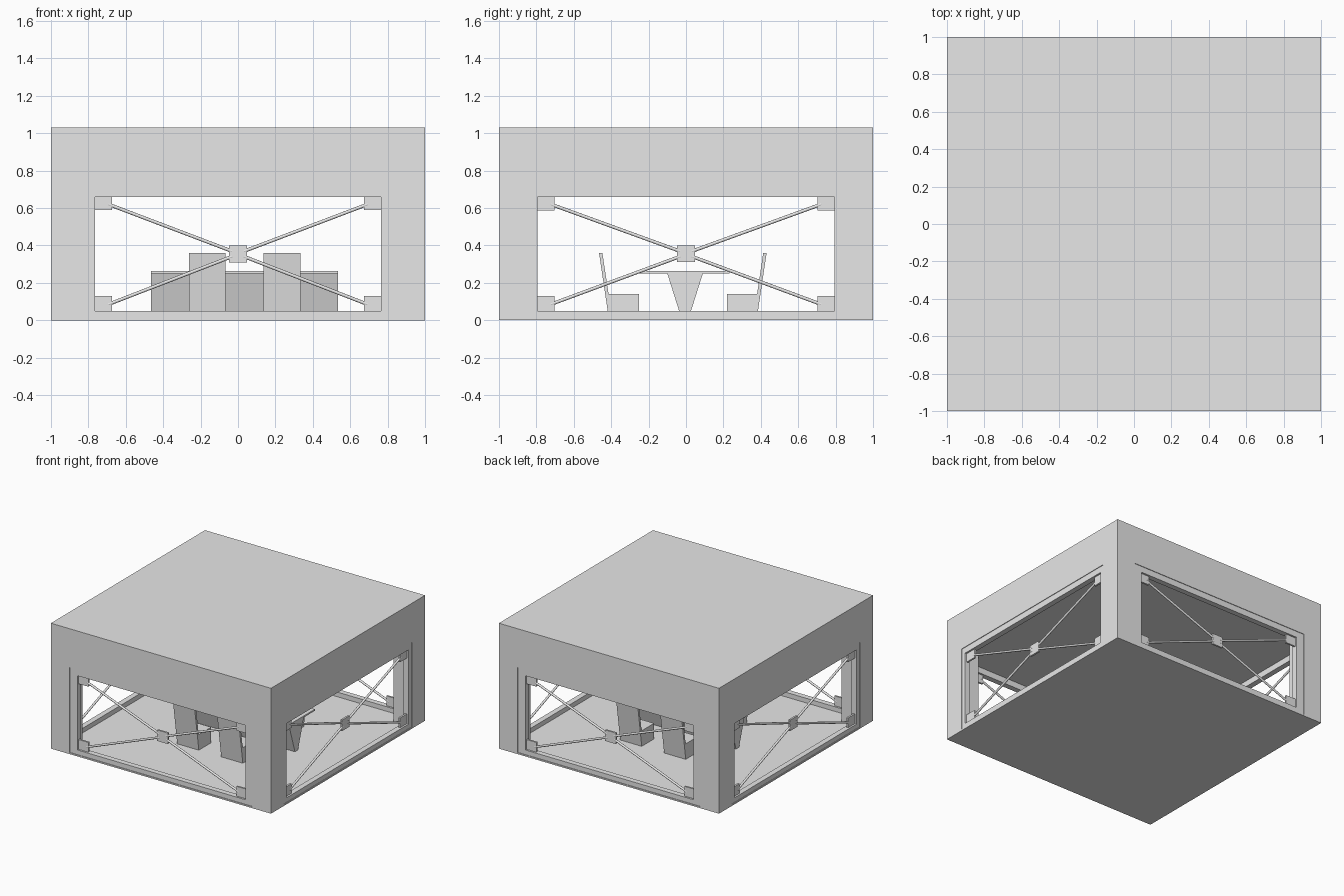
import bpy, bmesh, math
from mathutils import Vector, Matrix

cube = bpy.data.objects.get("Cube")
if cube:
    bpy.data.objects.remove(cube)

grey = bpy.data.materials.new("plain_grey")
grey.use_nodes = True
GREY = (0.8, 0.8, 0.8, 1)
grey.diffuse_color = GREY
grey.node_tree.nodes["Principled BSDF"].inputs["Base Color"].default_value = GREY


def finish(name, bm, turn=0):
    """Turn a bmesh about z and add it to the scene."""
    bmesh.ops.rotate(bm, verts=bm.verts, cent=(0, 0, 0),
                     matrix=Matrix.Rotation(turn, 3, 'Z'))
    bmesh.ops.recalc_face_normals(bm, faces=bm.faces)
    mesh = bpy.data.meshes.new(name)
    bm.to_mesh(mesh)
    bm.free()
    mesh.materials.append(grey)
    obj = bpy.data.objects.new(name, mesh)
    bpy.context.collection.objects.link(obj)
    return obj


def box(name, lo, hi, turn=0):
    bm = bmesh.new()
    bmesh.ops.create_cube(bm, size=1)
    lo, hi = Vector(lo), Vector(hi)
    for v in bm.verts:
        v.co = (lo + hi) / 2 + v.co * (hi - lo)
    return finish(name, bm, turn)


def prism(name, profile, x0, x1):
    """Extrude a (y, z) profile along x."""
    bm = bmesh.new()
    face = bm.faces.new([bm.verts.new((x0, y, z)) for y, z in profile])
    out = bmesh.ops.extrude_face_region(bm, geom=[face])
    moved = [g for g in out["geom"] if isinstance(g, bmesh.types.BMVert)]
    bmesh.ops.translate(bm, verts=moved, vec=(x1 - x0, 0, 0))
    return finish(name, bm)


def rod(name, a, b, radius, turn):
    a, b = Vector(a), Vector(b)
    bm = bmesh.new()
    pose = Matrix.Translation((a + b) / 2) @ (b - a).to_track_quat('Z', 'Y').to_matrix().to_4x4()
    bmesh.ops.create_cone(bm, segments=12, radius1=radius, radius2=radius,
                          depth=(b - a).length, cap_ends=True, matrix=pose)
    obj = finish(name, bm, turn)
    for p in obj.data.polygons:
        p.use_smooth = len(p.vertices) == 4
    for e in obj.data.edges:
        va, vb = (obj.data.vertices[i].co for i in e.vertices)
        e.use_edge_sharp = abs((va - vb).length) < radius
    return obj


# Floor, roof and corner posts
FLOOR, EAVE, POST = 0.012, 0.71, 0.83
box("floor_slab", (-1, -1, 0), (1, 1, FLOOR))
box("roof_block", (-1, -1, EAVE), (1, 1, 1.03))
for sx in (-1, 1):
    for sy in (-1, 1):
        xs, ys = sorted((sx * POST, sx)), sorted((sy * POST, sy))
        box("corner_post", (xs[0], ys[0], FLOOR), (xs[1], ys[1], EAVE))

# Four open sides, each with a frame, plates and crossed rods
BOTTOM, TOP, MID = 0.05, 0.66, 0.355
OUTER, INNER = -0.995, -0.95
for i, side in enumerate(("front", "left", "back", "right")):
    turn = i * math.pi / 2
    half = 0.763 if i % 2 == 0 else 0.793
    box(side + "_sill", (-POST, OUTER, FLOOR), (POST, INNER, BOTTOM), turn)
    box(side + "_lintel", (-POST, OUTER, TOP), (POST, INNER, EAVE), turn)
    box(side + "_centre_plate", (-0.048, -0.98, MID - 0.045), (0.048, -0.965, MID + 0.045), turn)
    for s in (-1, 1):
        xs = sorted((s * half, s * POST))
        box(side + "_jamb", (xs[0], OUTER, BOTTOM), (xs[1], INNER, TOP), turn)
        xs = sorted((s * half, s * (half - 0.09)))
        for z0, z1, tip in ((BOTTOM, 0.13, 0.085), (0.588, TOP, 0.62)):
            box(side + "_corner_plate", (xs[0], -0.98, z0), (xs[1], -0.965, z1), turn)
            rod(side + "_brace_rod", (s * (half - 0.07), -0.9725, tip),
                (s * 0.03, -0.9725, MID + (tip - MID) * 0.05), 0.009, turn)

# Long table on a tapered base
CX, CY = 0.035, -0.017
box("table_top", (CX - 0.5, CY - 0.25, 0.25), (CX + 0.5, CY + 0.25, 0.263))
prism("table_base", [(-0.1, 0.25), (0.09, 0.25), (0.015, FLOOR), (-0.025, FLOOR)],
      CX - 0.5, CX + 0.5)

# Two chairs along each long edge of the table
for s in (-1, 1):
    for cx in (CX - 0.2, CX + 0.2):
        x0, x1 = cx - 0.098, cx + 0.098
        seat = [(0.235, FLOOR), (0.382, FLOOR), (0.402, 0.14), (0.235, 0.14)]
        back = [(0.378, FLOOR), (0.396, FLOOR), (0.448, 0.36), (0.43, 0.36)]
        prism("chair_seat", [(CY + s * y, z) for y, z in seat], x0, x1)
        prism("chair_back", [(CY + s * y, z) for y, z in back], x0, x1)
